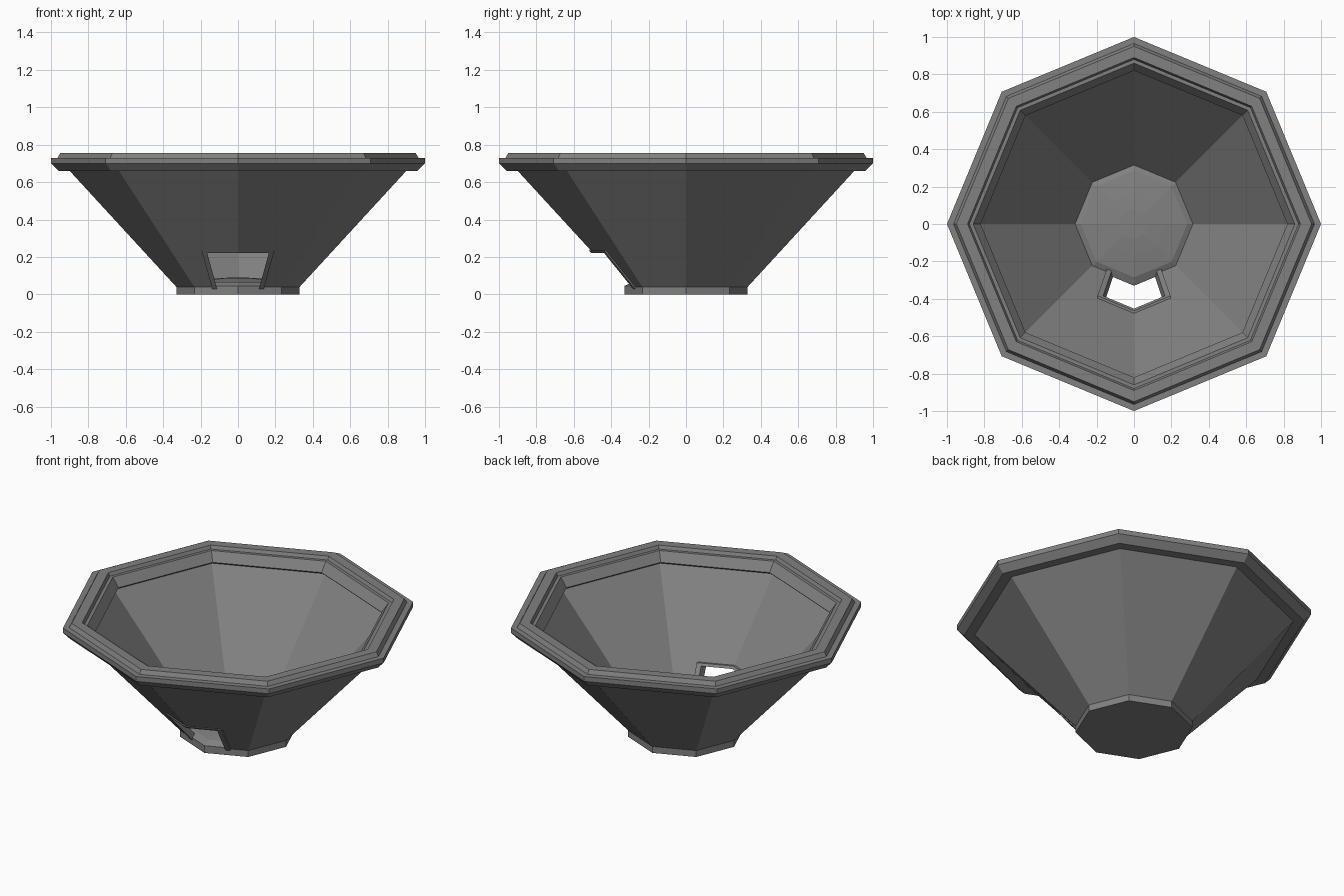
import bpy, math

if "Cube" in bpy.data.objects:
    bpy.data.objects.remove(bpy.data.objects["Cube"], do_unlink=True)

grey = bpy.data.materials.new("stone grey")
grey.use_nodes = True
COLOUR = (0.22, 0.22, 0.22, 1)
grey.diffuse_color = COLOUR
grey.node_tree.nodes["Principled BSDF"].inputs["Base Color"].default_value = COLOUR

SIDES = 8
SLOPE = 0.57 / 0.62                      # outward run of the wall per unit of height
RIDGE = math.tan(math.pi / SIDES)        # fall-back of a facet away from its ridge


def make(name, verts, faces):
    mesh = bpy.data.meshes.new(name)
    mesh.from_pydata(verts, [], faces)
    mesh.materials.append(grey)
    obj = bpy.data.objects.new(name, mesh)
    bpy.context.collection.objects.link(obj)
    return obj


def lathe(name, profile, closed=True):
    """Octagonal turning of a (radius, z) outline, listed counter-clockwise."""
    n = len(profile)
    verts = [(r * math.cos(a), r * math.sin(a), z)
             for a in (2 * math.pi * k / SIDES for k in range(SIDES))
             for r, z in profile]
    faces = []
    for k in range(SIDES):
        here, there = k * n, (k + 1) % SIDES * n
        for i in range(n if closed else n - 1):
            j = (i + 1) % n
            faces.append((here + i, there + i, there + j, here + j))
    if not closed:
        faces.append([k * n for k in reversed(range(SIDES))])
        faces.append([k * n + n - 1 for k in range(SIDES)])
    return make(name, verts, faces)


def hexahedron(name, back, front):
    """Solid between two matching four-cornered outlines."""
    faces = [(3, 2, 1, 0), (4, 5, 6, 7)]
    faces += [(i, (i + 1) % 4, (i + 1) % 4 + 4, i + 4) for i in range(4)]
    obj = make(name, back + front, faces)
    return obj


def on_wall(x, z, offset):
    """Point on the front two facets, pushed outward by offset."""
    radius = 0.33 + SLOPE * (z - 0.04) + offset
    return (x, -(radius - abs(x) * RIDGE), z)


# Base plate with a shallow domed floor
lathe("base", [(0.33, 0), (0.33, 0.045), (0.285, 0.065), (0.17, 0.08),
               (0.08, 0.088), (0.01, 0.09)], closed=False)

# Flared bowl wall
wall = lathe("bowl_wall", [(0.33, 0.04), (0.90, 0.66), (0.90, 0.69),
                           (0.88, 0.69), (0.305, 0.04)])

# Stepped rim with an overhanging inner lip
lathe("rim", [(0.87, 0.66), (0.96, 0.66), (1.0, 0.70), (1.0, 0.73), (0.965, 0.73),
              (0.95, 0.755), (0.89, 0.755), (0.88, 0.735), (0.86, 0.735),
              (0.82, 0.68), (0.83, 0.67)])

# Opening cut through the front of the wall
outline = [(-0.115, 0.0), (0.115, 0.0), (0.175, 0.225), (-0.175, 0.225)]
cutter = hexahedron("opening_cutter", [(x, -0.15, z) for x, z in outline],
                    [(x, -0.9, z) for x, z in outline])
cutter.hide_render = True
cutter.hide_viewport = True
cut = wall.modifiers.new("opening", 'BOOLEAN')
cut.object = cutter
cut.operation = 'DIFFERENCE'
cut.solver = 'EXACT'

# Opening frame: a jamb and half a lintel on each side of the ridge
for side, label in ((1, "left"), (-1, "right")):
    bars = {"jamb": [(0.11, 0.02), (0.135, 0.02), (0.195, 0.235), (0.165, 0.222)],
            "lintel": [(0, 0.222), (0.165, 0.222), (0.195, 0.235), (0, 0.235)]}
    for part, corners in bars.items():
        corners = [(side * x, z) for x, z in corners][::side]
        hexahedron(f"{label}_{part}", [on_wall(x, z, -0.045) for x, z in corners],
                   [on_wall(x, z, 0.01) for x, z in corners])
